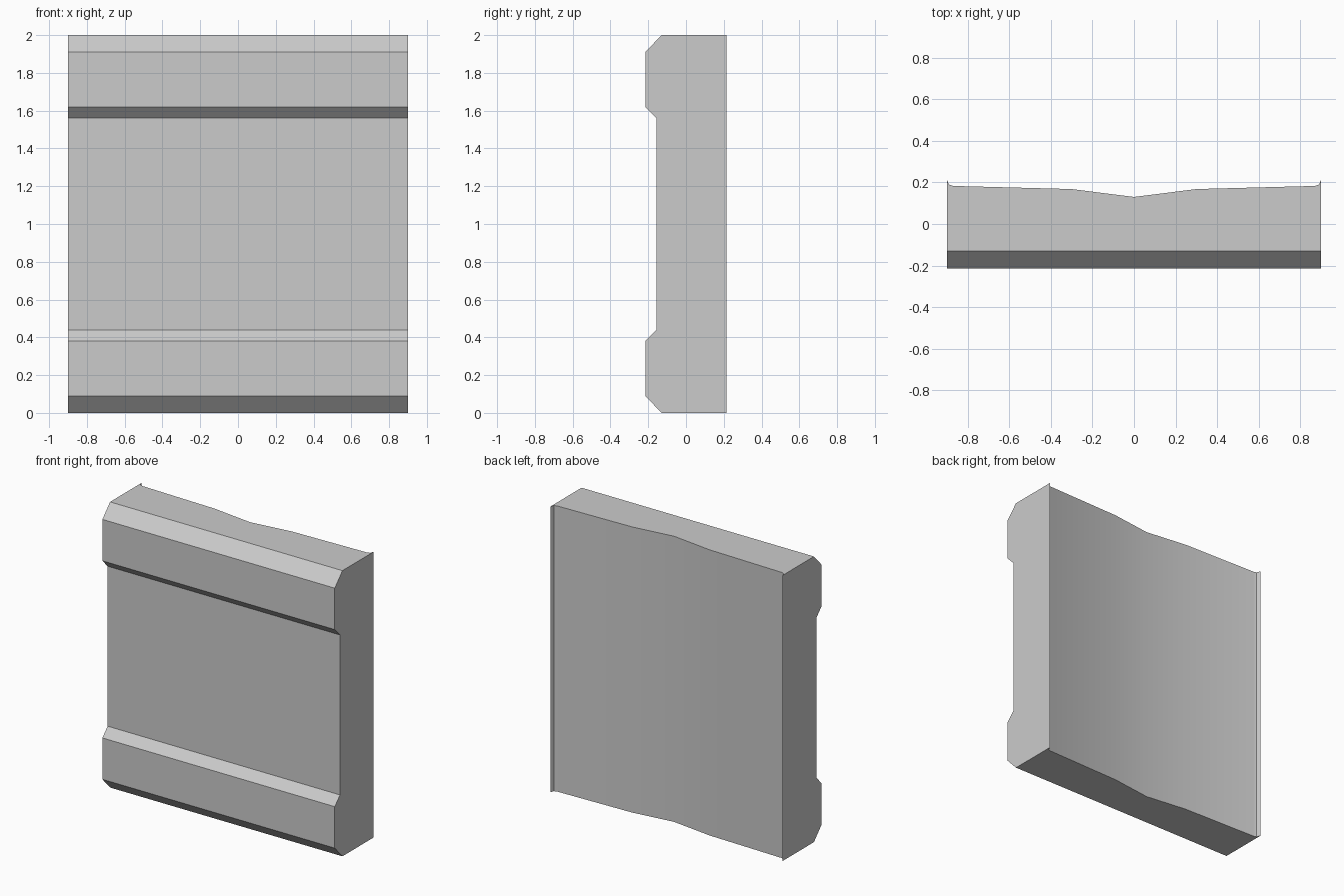
import bpy
import bmesh
from math import radians

cube = bpy.data.objects.get("Cube")
if cube:
    bpy.data.objects.remove(cube, do_unlink=True)

grey = bpy.data.materials.new("plain grey")
grey.use_nodes = True
colour = (0.6, 0.6, 0.6, 1)
grey.diffuse_color = colour
grey.node_tree.nodes["Principled BSDF"].inputs["Base Color"].default_value = colour

# Lower half of the front moulding (y, z), mirrored about mid height
lower = [(-0.13, 0), (-0.215, 0.09), (-0.215, 0.38), (-0.157, 0.44)]
front = lower + [(y, 2 - z) for y, z in reversed(lower)]

# Right half of the hollowed back (x, y), mirrored about the centre
half = [(0, 0.13), (0.3, 0.168), (0.87, 0.183), (0.89, 0.19), (0.9, 0.215)]
back = [(-x, y) for x, y in reversed(half[1:])] + half

# Panel body: moulding swept across the width, with the back following its curve
bm = bmesh.new()
left = [bm.verts.new((-0.9, y, z)) for y, z in front]
right = [bm.verts.new((0.9, y, z)) for y, z in front]
low = [bm.verts.new((x, y, 0)) for x, y in back]
high = [bm.verts.new((x, y, 2)) for x, y in back]

for i in range(len(front) - 1):
    bm.faces.new((left[i], right[i], right[i + 1], left[i + 1]))
for i in range(len(back) - 1):
    bm.faces.new((low[i], high[i], high[i + 1], low[i + 1]))
bm.faces.new([left[0], right[0]] + low[::-1])
bm.faces.new([left[-1], right[-1]] + high[::-1])
bm.faces.new(left + [high[0], low[0]])
bm.faces.new(right + [high[-1], low[-1]])
bmesh.ops.recalc_face_normals(bm, faces=bm.faces[:])

mesh = bpy.data.meshes.new("wall_panel")
bm.to_mesh(mesh)
bm.free()
mesh.materials.append(grey)
panel = bpy.data.objects.new("wall_panel", mesh)
bpy.context.collection.objects.link(panel)

# Soft shading on the gentle back, crisp moulding edges
bpy.context.view_layer.objects.active = panel
panel.select_set(True)
bpy.ops.object.shade_smooth_by_angle(angle=radians(30))
